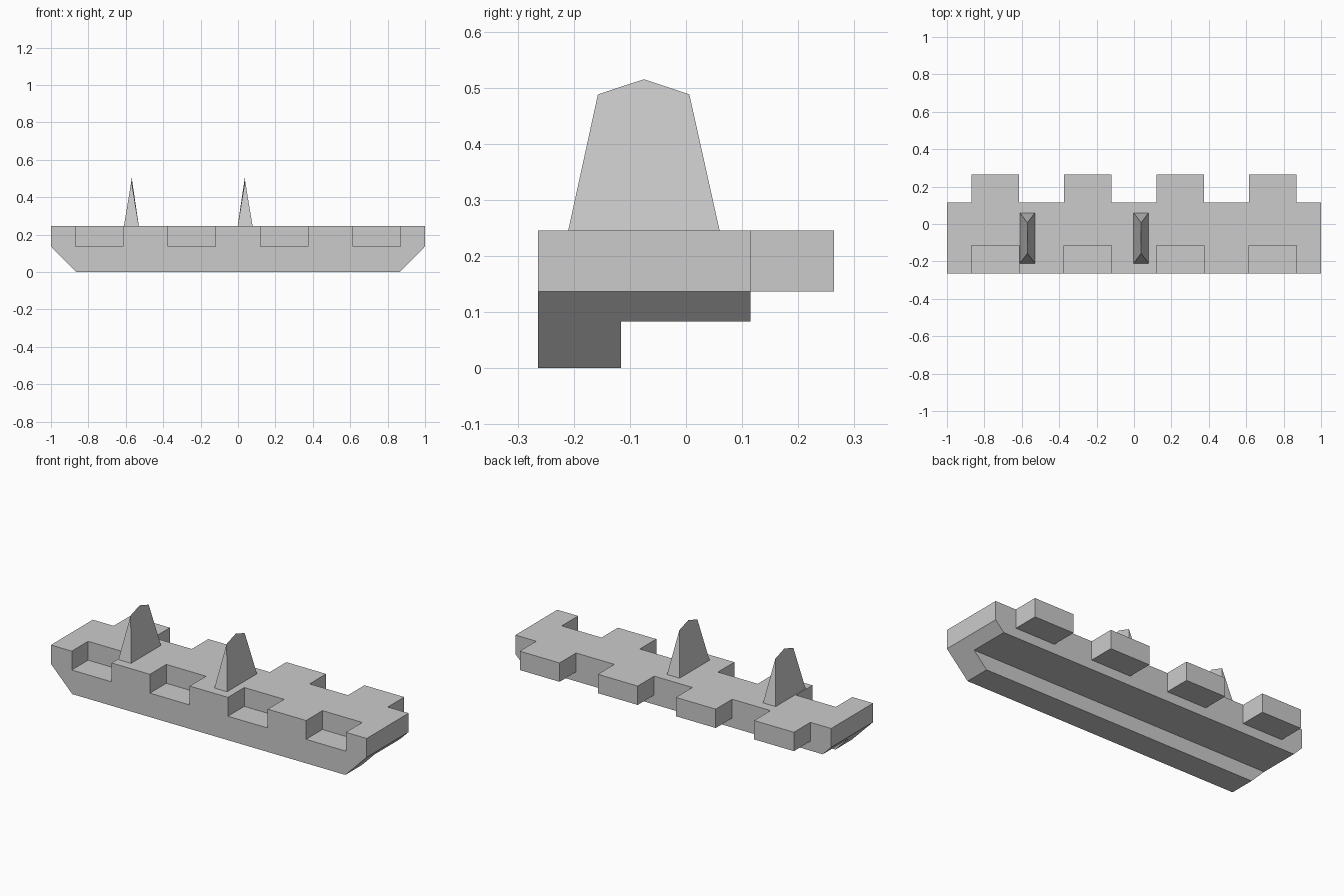
import bpy, bmesh

if "Cube" in bpy.data.objects:
    bpy.data.objects.remove(bpy.data.objects["Cube"])

TOP, STEP, UNDER = 0.245, 0.137, 0.083      # heights: deck, joint floor, raised underside
FRONT, LIP, REAR, TAB_END = -0.264, -0.116, 0.115, 0.264
TAB_X = (-0.742, -0.247, 0.247, 0.742)
TAB_HALF = 0.126


def make_object(name, bm):
    bmesh.ops.recalc_face_normals(bm, faces=bm.faces)
    mesh = bpy.data.meshes.new(name)
    bm.to_mesh(mesh)
    bm.free()
    ob = bpy.data.objects.new(name, mesh)
    bpy.context.collection.objects.link(ob)
    return ob


def add_prism(bm, profile, y0, y1):
    """Extrude an (x, z) profile along y."""
    face = bm.faces.new([bm.verts.new((x, y0, z)) for x, z in profile])
    out = bmesh.ops.extrude_face_region(bm, geom=[face])
    moved = [g for g in out["geom"] if isinstance(g, bmesh.types.BMVert)]
    bmesh.ops.translate(bm, verts=moved, vec=(0, y1 - y0, 0))


def add_box(bm, x0, x1, y0, y1, z0, z1):
    add_prism(bm, [(x0, z0), (x1, z0), (x1, z1), (x0, z1)], y0, y1)


def boolean(target, tool, operation):
    tool.hide_render = True
    mod = target.modifiers.new(operation, "BOOLEAN")
    mod.operation, mod.object, mod.solver = operation, tool, "EXACT"
    bpy.context.view_layer.objects.active = target
    bpy.ops.object.modifier_apply(modifier=mod.name)
    bpy.data.objects.remove(tool)


# Base bar with chamfered lower ends
bm = bmesh.new()
add_prism(bm, [(-1, TOP), (-1, STEP), (-0.865, 0), (0.865, 0), (1, STEP), (1, TOP)], FRONT, REAR)
base = make_object("base_bar", bm)

# Cut the front sockets and the underside behind the front lip
bm = bmesh.new()
for x in TAB_X:
    add_box(bm, x - TAB_HALF, x + TAB_HALF, FRONT - 0.1, LIP, STEP, TOP + 0.1)
add_box(bm, -1.2, 1.2, LIP, REAR + 0.1, -0.1, UNDER)
boolean(base, make_object("socket_cutter", bm), "DIFFERENCE")

# Rear tabs that match the sockets
bm = bmesh.new()
for x in TAB_X:
    add_box(bm, x - TAB_HALF, x + TAB_HALF, REAR - 0.05, TAB_END, STEP, TOP)
boolean(base, make_object("rear_tabs", bm), "UNION")


# Wedge teeth: rectangular foot rising to a sharp, slightly peaked ridge
def tooth(name, cx):
    bm = bmesh.new()
    ridge = [bm.verts.new((cx, y, z)) for y, z in ((-0.157, 0.488), (-0.075, 0.515), (0.006, 0.488))]
    foot = [[bm.verts.new((cx + s * 0.04, y, TOP)) for y in (-0.21, 0.06)] for s in (-1, 1)]
    for a, b in foot:
        bm.faces.new((a, b, ridge[2], ridge[1], ridge[0]))
    bm.faces.new((foot[0][0], foot[1][0], ridge[0]))
    bm.faces.new((foot[0][1], foot[1][1], ridge[2]))
    bm.faces.new((foot[0][0], foot[0][1], foot[1][1], foot[1][0]))
    make_object(name, bm)


tooth("left_tooth", -0.57)
tooth("middle_tooth", 0.038)
